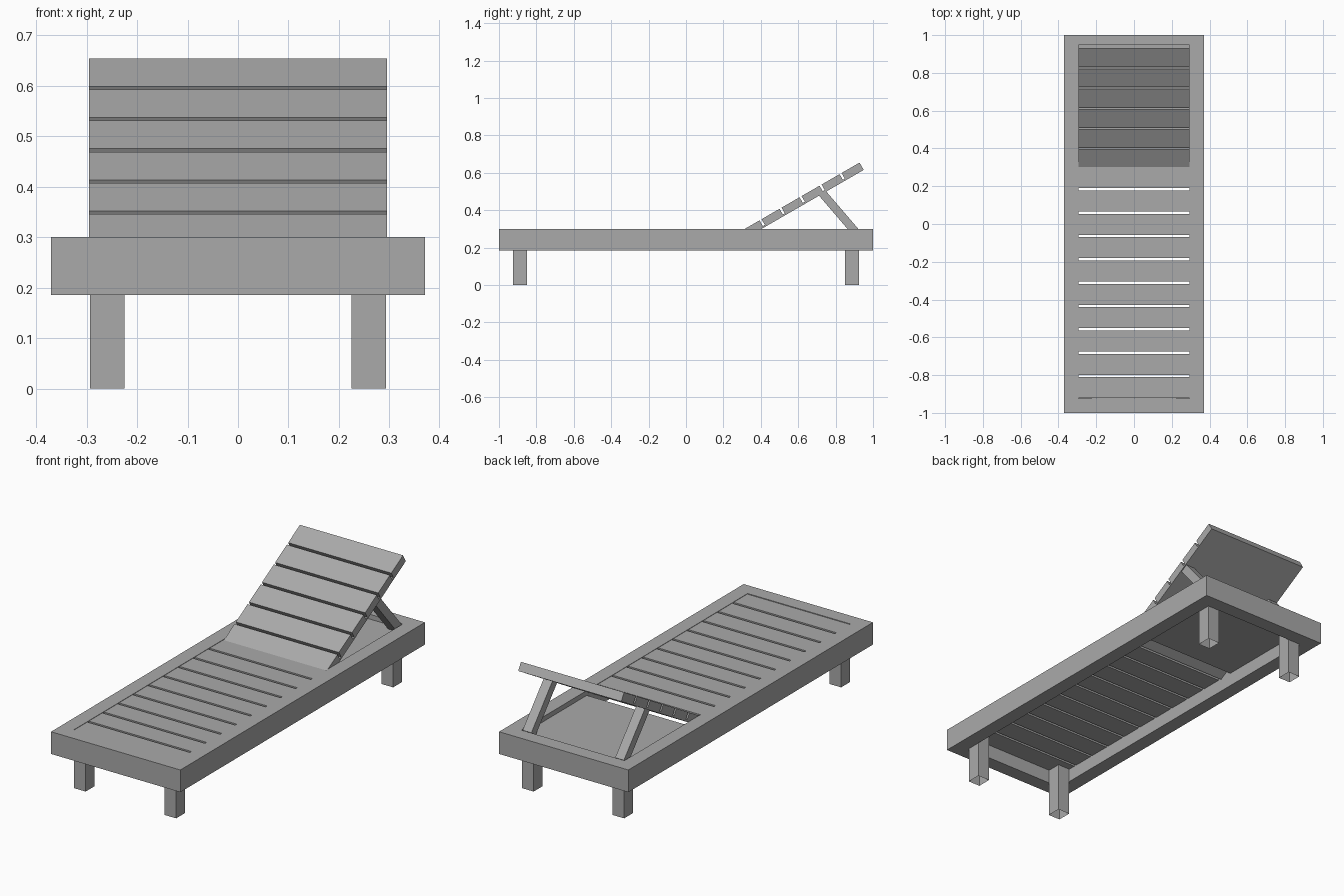
import bpy, bmesh, math
from mathutils import Vector, Matrix

cube = bpy.data.objects.get("Cube")
if cube:
    bpy.data.objects.remove(cube)

grey = bpy.data.materials.new("grey wood")
grey.use_nodes = True
colour = (0.4, 0.4, 0.4, 1)
grey.diffuse_color = colour
grey.node_tree.nodes["Principled BSDF"].inputs["Base Color"].default_value = colour


def box(name, low, high, matrix=Matrix(), open_bottom=False):
    """Box between two corners, placed by a matrix."""
    low, high = Vector(low), Vector(high)
    bm = bmesh.new()
    bmesh.ops.create_cube(bm, size=1)
    if open_bottom:
        bm.normal_update()
        base = [f for f in bm.faces if f.normal.z < -0.9]
        bmesh.ops.delete(bm, geom=base, context='FACES_ONLY')
    fit = Matrix.Translation((low + high) / 2) @ Matrix.Diagonal((*(high - low), 1))
    bm.transform(matrix @ fit)
    mesh = bpy.data.meshes.new(name)
    bm.to_mesh(mesh)
    bm.free()
    mesh.materials.append(grey)
    obj = bpy.data.objects.new(name, mesh)
    bpy.context.collection.objects.link(obj)
    return obj


OUT_X, IN_X, IN_Y = 0.37, 0.295, 0.925
BASE, TOP, DECK = 0.185, 0.30, 0.255
PITCH, SLAT = 0.1235, 0.111

# Frame: end boards between long rails
for side, word in ((1, "left"), (-1, "right")):
    a, b = sorted((side * IN_X, side * OUT_X))
    box(word + "_rail", (a, -IN_Y, BASE), (b, IN_Y, TOP))
box("front_board", (-OUT_X, -1, BASE), (OUT_X, -IN_Y, TOP))
box("rear_board", (-OUT_X, IN_Y, BASE), (OUT_X, 1, TOP))

# Legs, hollow at the foot
for sx in (1, -1):
    for sy, word in ((-1, "front"), (1, "rear")):
        x, y = sx * 0.259, sy * 0.887
        box(word + "_leg", (x - 0.034, y - 0.037, 0), (x + 0.034, y + 0.037, DECK),
            open_bottom=True)

# Seat slats
for i in range(10):
    y = -0.922 + i * PITCH
    box("seat_slat", (-IN_X, y, DECK), (IN_X, y + SLAT, TOP - 0.002))

# Solid panel under the backrest
box("rear_panel", (-IN_X, 0.39, DECK), (IN_X, IN_Y, DECK + 0.02))

# Backrest: slats on a thin backing sheet, hinged at the seat
tilt = Matrix.Translation((0, 0.297, 0.29)) @ Matrix.Rotation(math.radians(30), 4, 'X')
for i in range(6):
    box("backrest_slat", (-IN_X, i * PITCH, -0.035), (IN_X, i * PITCH + SLAT, 0), tilt)
box("backrest_sheet", (-IN_X, 0, -0.045), (IN_X, 5 * PITCH + SLAT, -0.035), tilt)

# Struts propping up the backrest
top, foot = Vector((0, 0.725, 0.495)), Vector((0, 0.905, 0.285))
run = foot - top
angle = math.atan2(run.z, run.y)
lean = Matrix.Translation(top) @ Matrix.Rotation(angle, 4, 'X')
for side in (1, -1):
    x = side * 0.265
    box("strut", (x - 0.025, 0, -0.022), (x + 0.025, run.length, 0.022), lean)
